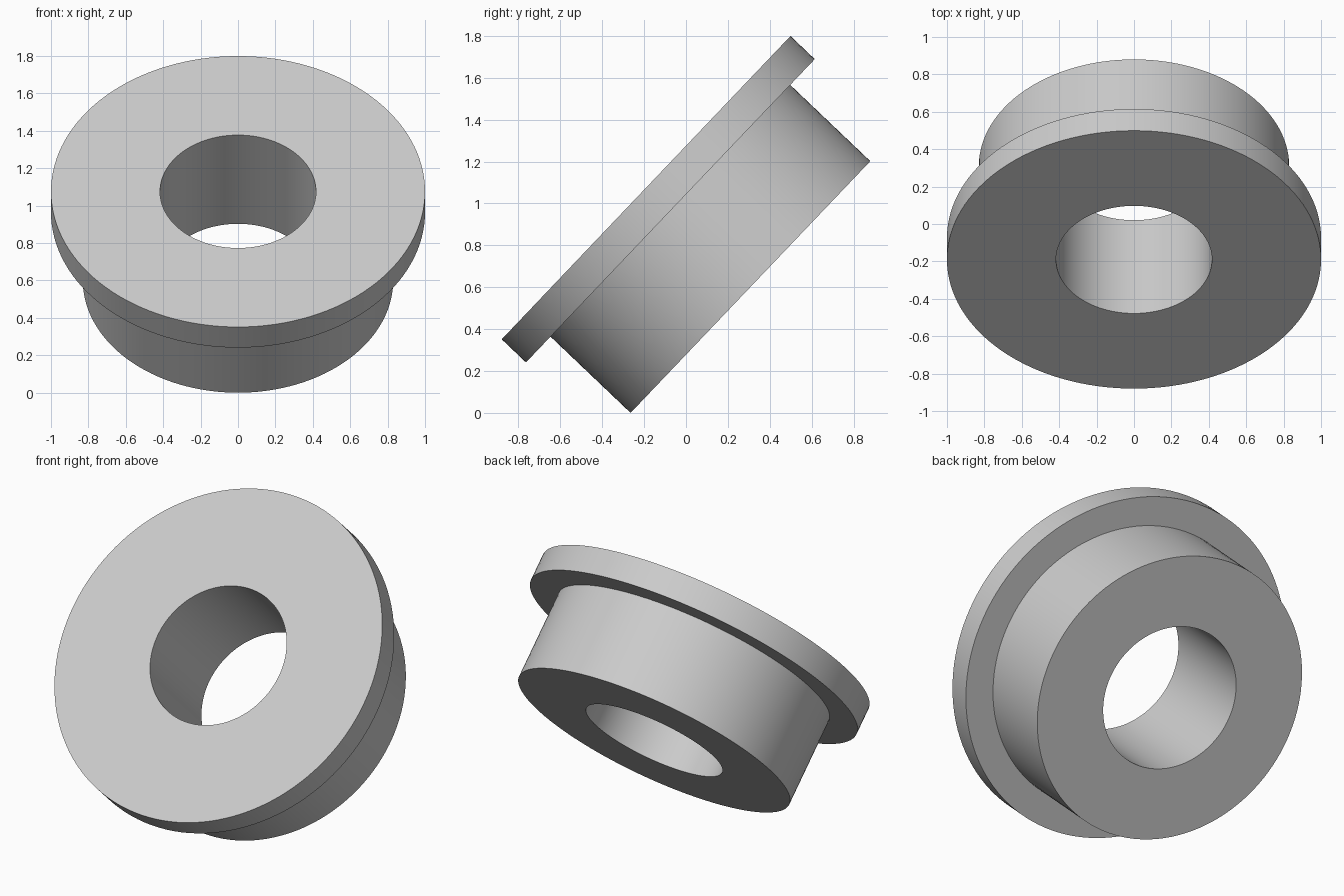
import bpy
import bmesh
import math
from mathutils import Matrix

cube = bpy.data.objects.get("Cube")
if cube:
    bpy.data.objects.remove(cube, do_unlink=True)

FLANGE_R, BARREL_R, BORE_R = 1.0, 0.83, 0.417
FLANGE_T, LENGTH = 0.16, 0.688
TILT = math.radians(46.4)
SEGMENTS = 128

# Plain grey material
grey = bpy.data.materials.new("light_grey")
grey.use_nodes = True
colour = (0.6, 0.6, 0.6, 1)
grey.diffuse_color = colour
grey.node_tree.nodes["Principled BSDF"].inputs["Base Color"].default_value = colour

# Closed cross-section of the flanged bushing: radius, height below the flange face
profile = [(BORE_R, 0), (FLANGE_R, 0), (FLANGE_R, -FLANGE_T),
           (BARREL_R, -FLANGE_T), (BARREL_R, -LENGTH), (BORE_R, -LENGTH)]

# Turn the section around its axis
bm = bmesh.new()
verts = [bm.verts.new((r, 0, z)) for r, z in profile]
edges = [bm.edges.new((verts[i - 1], verts[i])) for i in range(len(verts))]
bmesh.ops.spin(bm, geom=verts + edges, cent=(0, 0, 0), axis=(0, 0, 1),
               angle=math.tau, steps=SEGMENTS, use_merge=True)
bmesh.ops.remove_doubles(bm, verts=bm.verts[:], dist=0.0001)
bmesh.ops.recalc_face_normals(bm, faces=bm.faces[:])

# Lean the flange face towards the front, then centre and rest on the ground
bm.transform(Matrix.Rotation(TILT, 4, 'X'))
ys = [v.co.y for v in bm.verts]
zs = [v.co.z for v in bm.verts]
bm.transform(Matrix.Translation((0, -(min(ys) + max(ys)) / 2, -min(zs))))

mesh = bpy.data.meshes.new("flanged_bushing")
bm.to_mesh(mesh)
bm.free()
mesh.materials.append(grey)
bushing = bpy.data.objects.new("flanged_bushing", mesh)
bpy.context.collection.objects.link(bushing)

# Smooth walls with crisp rims
bpy.ops.object.select_all(action='DESELECT')
bushing.select_set(True)
bpy.context.view_layer.objects.active = bushing
bpy.ops.object.shade_smooth_by_angle(angle=math.radians(30))
